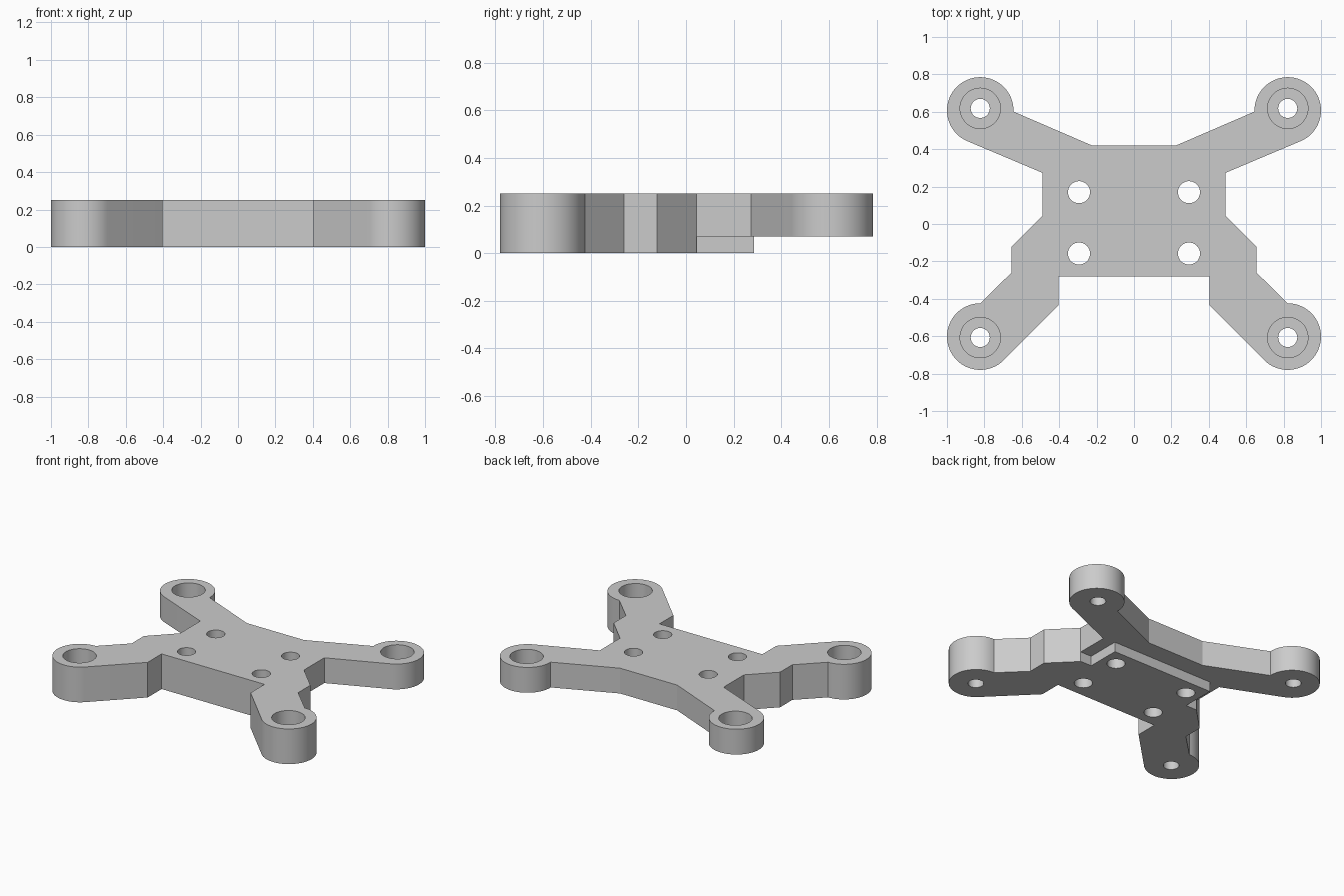
import bpy, bmesh
from math import radians, cos, sin

cube = bpy.data.objects.get("Cube")
if cube:
    bpy.data.objects.remove(cube, do_unlink=True)

HEIGHT, STEP = 0.25, 0.07      # full thickness, underside relief depth
FOOT_X, FOOT_R = 0.822, 0.178

grey = bpy.data.materials.new("plain grey")
grey.use_nodes = True
color = (0.6, 0.6, 0.6, 1)
grey.diffuse_color = color
grey.node_tree.nodes["Principled BSDF"].inputs["Base Color"].default_value = color


def prism(name, points, z0, z1):
    """Extrude a flat outline from z0 to z1."""
    bm = bmesh.new()
    face = bm.faces.new([bm.verts.new((x, y, z0)) for x, y in points])
    out = bmesh.ops.extrude_face_region(bm, geom=[face])["geom"]
    for v in out:
        if isinstance(v, bmesh.types.BMVert):
            v.co.z = z1
    bmesh.ops.recalc_face_normals(bm, faces=bm.faces)
    mesh = bpy.data.meshes.new(name)
    bm.to_mesh(mesh)
    bm.free()
    mesh.materials.append(grey)
    obj = bpy.data.objects.new(name, mesh)
    bpy.context.collection.objects.link(obj)
    return obj


def arc(cx, cy, r, start, end, steps):
    angles = [radians(start + (end - start) * i / steps) for i in range(steps + 1)]
    return [(cx + r * cos(a), cy + r * sin(a)) for a in angles]


def cut(target, cutter):
    """Subtract a cutter and remove it."""
    cutter.hide_render = True
    mod = target.modifiers.new("cut", "BOOLEAN")
    mod.operation = "DIFFERENCE"
    mod.solver = "EXACT"
    mod.object = cutter
    bpy.context.view_layer.objects.active = target
    bpy.ops.object.modifier_apply(modifier=mod.name)
    bpy.data.objects.remove(cutter, do_unlink=True)


def drill(target, x, y, r, z0, z1):
    cut(target, prism("drill", arc(x, y, r, 0, 352.5, 47), z0, z1))


# Left half of the outline, from front to back, then mirrored
half = [(0.405, -0.28), (0.405, -0.437)]
half += arc(FOOT_X, -0.602, FOOT_R, -135, 90, 40)          # front foot
half += [(0.655, -0.26), (0.655, -0.122), (0.488, 0.045), (0.488, 0.273)]
half += arc(FOOT_X, 0.607, FOOT_R, -68, 182, 44)           # back foot
half += [(0.225, 0.42)]
frame = prism("mounting_frame", half + [(-x, y) for x, y in reversed(half)], 0, HEIGHT)

# Underside relief below the back arms, leaving a tongue in the middle
side = [(0.4, 0.285), (0.4, 0.047), (1.2, 0.047), (1.2, 1.0)]
cut(frame, prism("relief", side + [(-x, y) for x, y in reversed(side)], -0.1, STEP))

for s in (-1, 1):
    # Plate holes
    for y in (-0.158, 0.17):
        drill(frame, s * 0.294, y, 0.059, -0.1, 0.4)
    # Foot holes with counterbores
    for y, floor in ((-0.607, 0.06), (0.618, 0.13)):
        drill(frame, s * FOOT_X, y, 0.108, floor, 0.4)
        drill(frame, s * FOOT_X, y, 0.051, -0.1, 0.4)

bpy.ops.object.select_all(action="DESELECT")
frame.select_set(True)
bpy.context.view_layer.objects.active = frame
bpy.ops.object.shade_smooth_by_angle(angle=radians(20))
